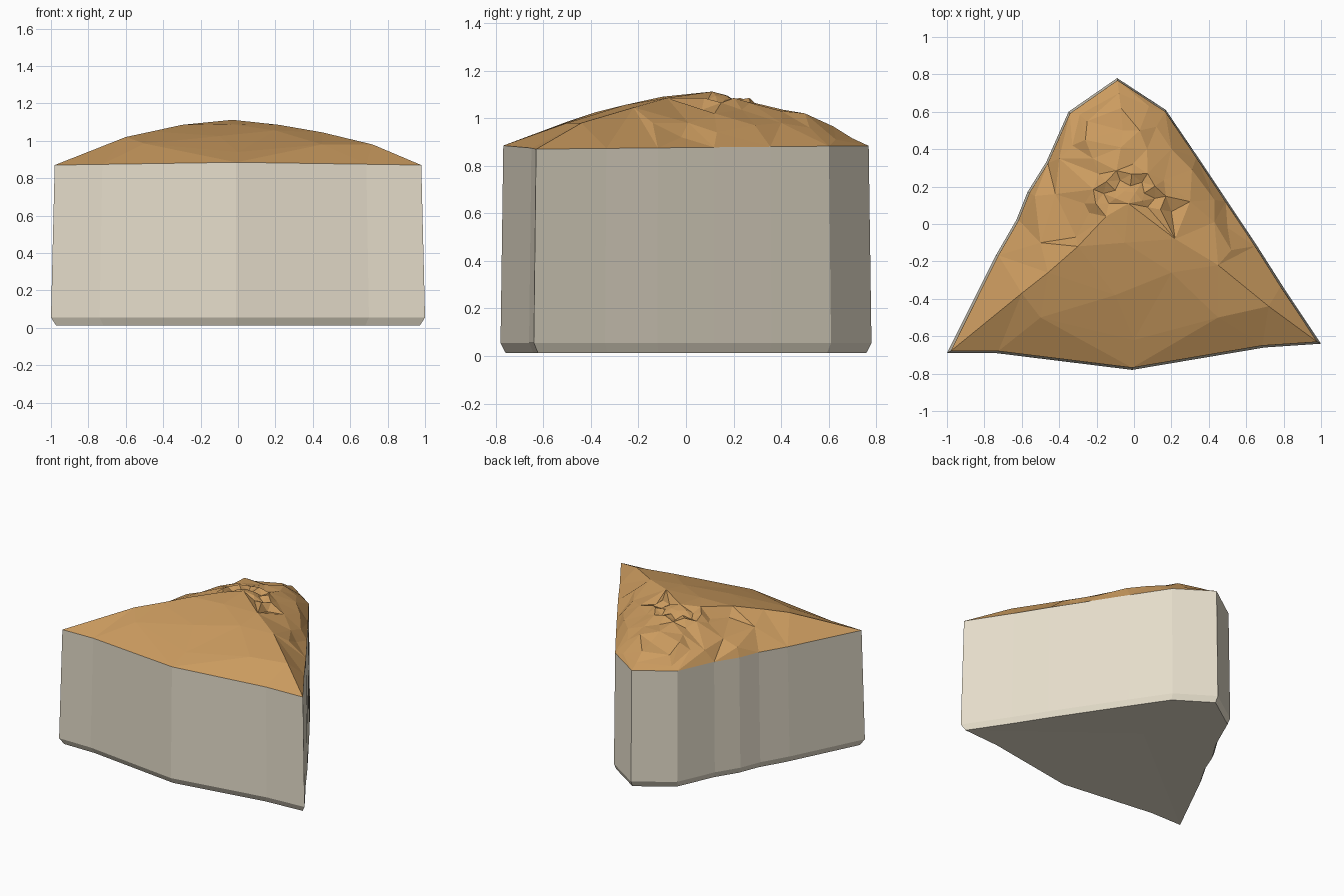
import bpy, math
from mathutils import Vector
from mathutils.geometry import delaunay_2d_cdt

if "Cube" in bpy.data.objects:
    bpy.data.objects.remove(bpy.data.objects["Cube"])

# plan outline of the wedge, anticlockwise from the left front corner
OUTLINE = [(-1, -.69), (-.74, -.69), (-.01, -.78), (.7, -.66), (1, -.64),
           (.8, -.34), (.66, -.12), (.5, .12), (.34, .36), (.17, .61),
           (-.09, .78), (-.35, .60), (-.47, .33), (-.57, .17), (-.63, .02), (-.74, -.17)]
N = len(OUTLINE)


def make_part(name, verts, faces, colour):
    mesh = bpy.data.meshes.new(name)
    mesh.from_pydata(verts, [], faces)
    mesh.update()
    mat = bpy.data.materials.new(name + "_colour")
    mat.diffuse_color = colour
    mat.use_nodes = True
    mat.node_tree.nodes["Principled BSDF"].inputs["Base Color"].default_value = mat.diffuse_color
    mesh.materials.append(mat)
    obj = bpy.data.objects.new(name, mesh)
    bpy.context.collection.objects.link(obj)
    return obj


def ring(scale, z):
    return [(x * scale, y * scale, z) for x, y in OUTLINE]


# pale body: base bevel, slightly tapered walls, fanned underside
top = [(x * .98, y * .985, .87 + .015 * (1 - abs(x))) for x, y in OUTLINE]
verts = ring(.972, .012) + ring(1, .055) + top + [(.0, .1, .025)]
faces = []
for i in range(N):
    j = (i + 1) % N
    for a in (0, N):
        faces.append((a + i, a + j, a + N + j, a + N + i))
    faces.append((j, i, 3 * N))
make_part("block_body", verts, faces, (.78, .72, .59, 1))

# ridges climbing from the front corners to the peak
left_ridge = [(-.6, -.37, 1.02), (-.46, -.26, 1.05), (-.3, -.12, 1.085), (-.15, .04, 1.1)]
right_ridge = [(.72, -.44, .98), (.45, -.22, 1.045), (.22, -.08, 1.085)]
peak = (-.03, .11, 1.112)
# broad front slope
front = [(-.5, -.5, .985), (0, -.62, .94), (.45, -.5, .98),
         (-.1, -.38, 1.025), (.2, -.26, 1.055), (-.05, -.1, 1.09)]
# hollow behind the left ridge and shoulders along both sides
left_side = [(-.31, -.07, 1.02), (-.24, .06, 1.04), (-.5, -.1, .99), (-.53, .15, .94),
             (-.42, .16, .98), (-.4, .35, .96)]
right_side = [(.52, -.14, .98), (.5, -.02, .92), (.43, .01, .98), (.43, .13, .94),
              (.3, .12, 1.02), (.31, .29, .97), (.2, .4, .98), (.12, .52, .96)]
# broken steps descending to the back point
steps = [(-.29, .585, .90), (-.08, .7, .915), (-.25, .55, .96), (-.07, .62, .965),
         (.08, .63, .91), (-.33, .42, .97), (-.06, .5, .985), (-.26, .45, 1.02),
         (-.07, .41, 1.035), (.03, .5, 1.02), (.07, .4, 1.03), (-.22, .35, 1.03)]
# jagged swirl around the peak
swirl = []
for k in range(9):
    a = math.radians(-12 + k * 24)
    for r, hi, lo in ((.09, 1.095, 1.075), (.16, 1.055, 1.085), (.22, 1.065, 1.035)):
        r += .015 * (-1) ** k
        swirl.append((peak[0] + r * math.cos(a), peak[1] + r * math.sin(a) * .9,
                      hi if k % 2 else lo))

pts = list(top)
edges = [(i, (i + 1) % N) for i in range(N)]


def add_chain(chain, start):
    last = start
    for p in chain:
        pts.append(p)
        edges.append((last, len(pts) - 1))
        last = len(pts) - 1
    return last


end = add_chain(left_ridge + [peak], 0)
last = add_chain(right_ridge, 4)
edges.append((last, end))
for group in (front, left_side, right_side, steps, swirl):
    pts += group

# golden cap: faceted skin through all of the height points
flat, _, tris, origin, _, _ = delaunay_2d_cdt(
    [Vector(p[:2]) for p in pts], edges, [], 1, 1e-5)
cap = [(v.x, v.y, pts[o[0]][2] if o else 1.0) for v, o in zip(flat, origin)]
make_part("golden_cap", cap, [tuple(t) for t in tris], (.60, .33, .115, 1))
